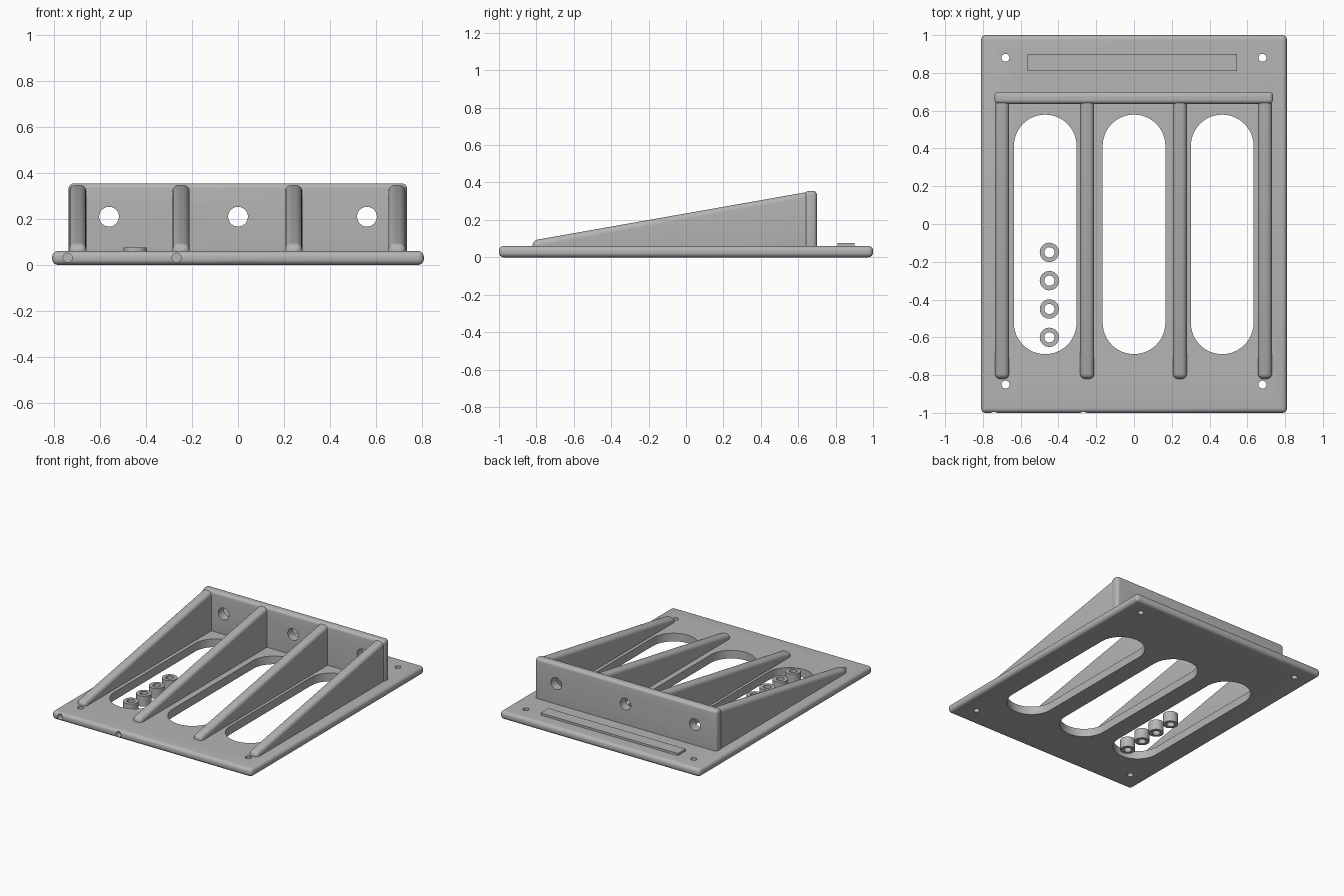
import bpy, bmesh, math
from mathutils import Matrix

cube = bpy.data.objects.get("Cube")
if cube:
    bpy.data.objects.remove(cube, do_unlink=True)

grey = bpy.data.materials.new("grey")
grey.use_nodes = True
colour = (0.46, 0.46, 0.46, 1)
grey.diffuse_color = colour
grey.node_tree.nodes["Principled BSDF"].inputs["Base Color"].default_value = colour


def prism(name, outline, depth, matrix=Matrix()):
    """Extrude a flat outline along local z, then place it."""
    bm = bmesh.new()
    face = bm.faces.new([bm.verts.new((u, v, 0)) for u, v in outline])
    top = bmesh.ops.extrude_face_region(bm, geom=[face])["geom"]
    verts = [g for g in top if isinstance(g, bmesh.types.BMVert)]
    bmesh.ops.translate(bm, verts=verts, vec=(0, 0, depth))
    bmesh.ops.transform(bm, matrix=matrix, verts=bm.verts)
    bmesh.ops.recalc_face_normals(bm, faces=bm.faces)
    mesh = bpy.data.meshes.new(name)
    bm.to_mesh(mesh)
    bm.free()
    mesh.materials.append(grey)
    obj = bpy.data.objects.new(name, mesh)
    bpy.context.collection.objects.link(obj)
    return obj


def box(name, x0, x1, y0, y1, z0, z1):
    return prism(name, [(x0, y0), (x1, y0), (x1, y1), (x0, y1)], z1 - z0,
                 Matrix.Translation((0, 0, z0)))


def stadium(x, y0, y1, r, n=24):
    """Outline with two half-round ends; a circle when y0 == y1."""
    pts = []
    for cy, start in ((y1, 0), (y0, math.pi)):
        last = n if y0 == y1 else n + 1
        for i in range(last):
            a = start + math.pi * i / n
            pts.append((x + r * math.cos(a), cy + r * math.sin(a)))
    return pts


def drill(name, x, y, z, r, depth):
    """Round cutter pointing along +y."""
    place = Matrix.Translation((x, y, z)) @ Matrix.Rotation(-math.pi / 2, 4, "X")
    return prism(name, stadium(0, 0, 0, r), depth, place)


def finish(obj, radius=0, cutters=()):
    """Round the edges, cut the holes, and smooth the shading."""
    if radius:
        bevel = obj.modifiers.new("rounding", "BEVEL")
        bevel.width = radius
        bevel.segments = 6
    for cutter in cutters:
        cut = obj.modifiers.new("cut", "BOOLEAN")
        cut.operation = "DIFFERENCE"
        cut.solver = "EXACT"
        cut.object = cutter
    bpy.ops.object.select_all(action="DESELECT")
    obj.select_set(True)
    bpy.context.view_layer.objects.active = obj
    for mod in list(obj.modifiers):
        bpy.ops.object.modifier_apply(modifier=mod.name)
    bpy.ops.object.shade_smooth_by_angle(angle=math.radians(30))
    for cutter in cutters:
        bpy.data.objects.remove(cutter, do_unlink=True)


# Base plate with slots, corner holes and two blind holes in the front edge
down = Matrix.Translation((0, 0, -0.1))
cutters = [prism("slot_cutter", stadium(x, -0.523, 0.413, 0.166), 0.3, down)
           for x in (-0.47, 0, 0.467)]
cutters += [prism("screw_cutter", stadium(x, y, y, 0.021), 0.3, down)
            for x in (-0.68, 0.68) for y in (-0.85, 0.88)]
cutters += [drill("edge_cutter", x, -1.05, 0.031, 0.02, 0.09) for x in (-0.742, -0.268)]
finish(box("base_plate", -0.81, 0.81, -1, 1, 0, 0.06), 0.025, cutters)

# Upright wall with three through holes
wall_cutters = [drill("wall_cutter", x, 0.5, 0.21, 0.043, 0.4) for x in (-0.562, 0, 0.562)]
finish(box("upright_wall", -0.738, 0.736, 0.636, 0.7, 0.03, 0.355), 0.022, wall_cutters)

# Sloping ribs, running into the wall at the back
side = [(-0.82, 0.03), (0.66, 0.03), (0.66, 0.351), (-0.82, 0.09)]
turn = Matrix(((0, 0, 1, 0), (1, 0, 0, 0), (0, 1, 0, 0), (0, 0, 0, 1)))
for i, x in enumerate((-0.698, -0.248, 0.243, 0.693)):
    rib = prism(f"rib_{i + 1}", side, 0.074, Matrix.Translation((x - 0.037, 0, 0)) @ turn)
    finish(rib, 0.027)

# Raised label strip behind the wall
finish(box("label_strip", -0.565, 0.546, 0.81, 0.9, 0.05, 0.076))

# Loose spacer rings standing in the right-hand slot
for i in range(4):
    y = -0.15 - 0.15 * i
    ring = prism(f"spacer_{i + 1}", stadium(-0.448, y, y, 0.051), 0.076)
    finish(ring, 0, [prism("bore_cutter", stadium(-0.448, y, y, 0.027), 0.3, down)])
